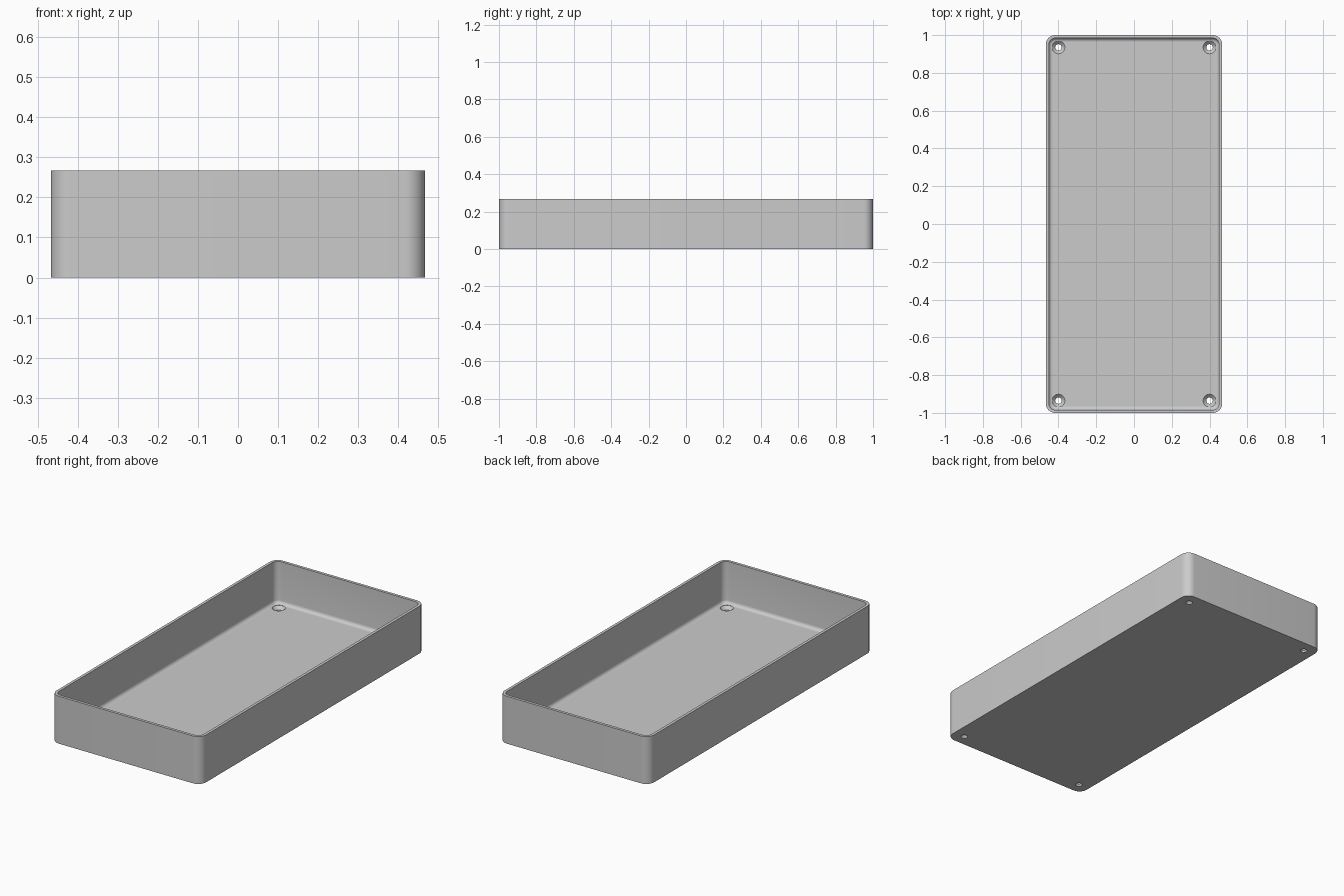
import bpy, bmesh
from math import sin, cos, pi

if "Cube" in bpy.data.objects:
    bpy.data.objects.remove(bpy.data.objects["Cube"])

HALF_X, HALF_Y, HEIGHT = 0.467, 1.0, 0.267
CORNER, WALL, FLOOR, FILLET = 0.05, 0.016, 0.03, 0.02

grey = bpy.data.materials.new("light grey")
grey.use_nodes = True
grey.diffuse_color = (0.6, 0.6, 0.6, 1)
grey.node_tree.nodes["Principled BSDF"].inputs["Base Color"].default_value = (0.6, 0.6, 0.6, 1)


def rounded_ring(bm, inset, z, steps=10):
    """Rounded rectangle of vertices, set in from the outer wall."""
    r = CORNER - inset
    ring = []
    for corner, (sx, sy) in enumerate([(1, 1), (-1, 1), (-1, -1), (1, -1)]):
        for i in range(steps + 1):
            a = (corner + i / steps) * pi / 2
            ring.append(bm.verts.new((sx * (HALF_X - CORNER) + r * cos(a),
                                      sy * (HALF_Y - CORNER) + r * sin(a), z)))
    return ring


def round_ring(bm, x, y, r, z, sides=32):
    return [bm.verts.new((x + r * cos(2 * pi * i / sides),
                          y + r * sin(2 * pi * i / sides), z)) for i in range(sides)]


def loft(bm, rings):
    """Skin a stack of rings and cap both ends."""
    for a, b in zip(rings, rings[1:]):
        for i in range(len(a)):
            j = (i + 1) % len(a)
            bm.faces.new((a[i], a[j], b[j], b[i]))
    bm.faces.new(rings[0][::-1])
    bm.faces.new(rings[-1])


def make_object(name, bm):
    bmesh.ops.recalc_face_normals(bm, faces=bm.faces)
    mesh = bpy.data.meshes.new(name)
    bm.to_mesh(mesh)
    bm.free()
    mesh.materials.append(grey)
    obj = bpy.data.objects.new(name, mesh)
    bpy.context.collection.objects.link(obj)
    return obj


# Open tray: outer wall, rim, inner wall, floor fillet, floor
profile = [(0, 0), (0, HEIGHT), (WALL, HEIGHT)]
for k in range(7):
    a = k / 6 * pi / 2
    profile.append((WALL + FILLET * (1 - cos(a)), FLOOR + FILLET * (1 - sin(a))))
bm = bmesh.new()
loft(bm, [rounded_ring(bm, inset, z) for inset, z in profile])
tray = make_object("tray", bm)

# Countersunk screw holes in the four corners
bm = bmesh.new()
hole_profile = [(0.017, -0.02), (0.017, 0.012), (0.034, 0.029), (0.034, 0.06)]
for x in (-0.4, 0.4):
    for y in (-0.935, 0.935):
        loft(bm, [round_ring(bm, x, y, r, z) for r, z in hole_profile])
cutter = make_object("screw_hole_cutter", bm)
cutter.hide_render = True

cut = tray.modifiers.new("screw holes", "BOOLEAN")
cut.operation = "DIFFERENCE"
cut.solver = "EXACT"
cut.object = cutter

bpy.ops.object.select_all(action="DESELECT")
tray.select_set(True)
bpy.context.view_layer.objects.active = tray
bpy.ops.object.modifier_apply(modifier=cut.name)
bpy.data.objects.remove(cutter)
bpy.ops.object.shade_smooth_by_angle(angle=pi / 6)
